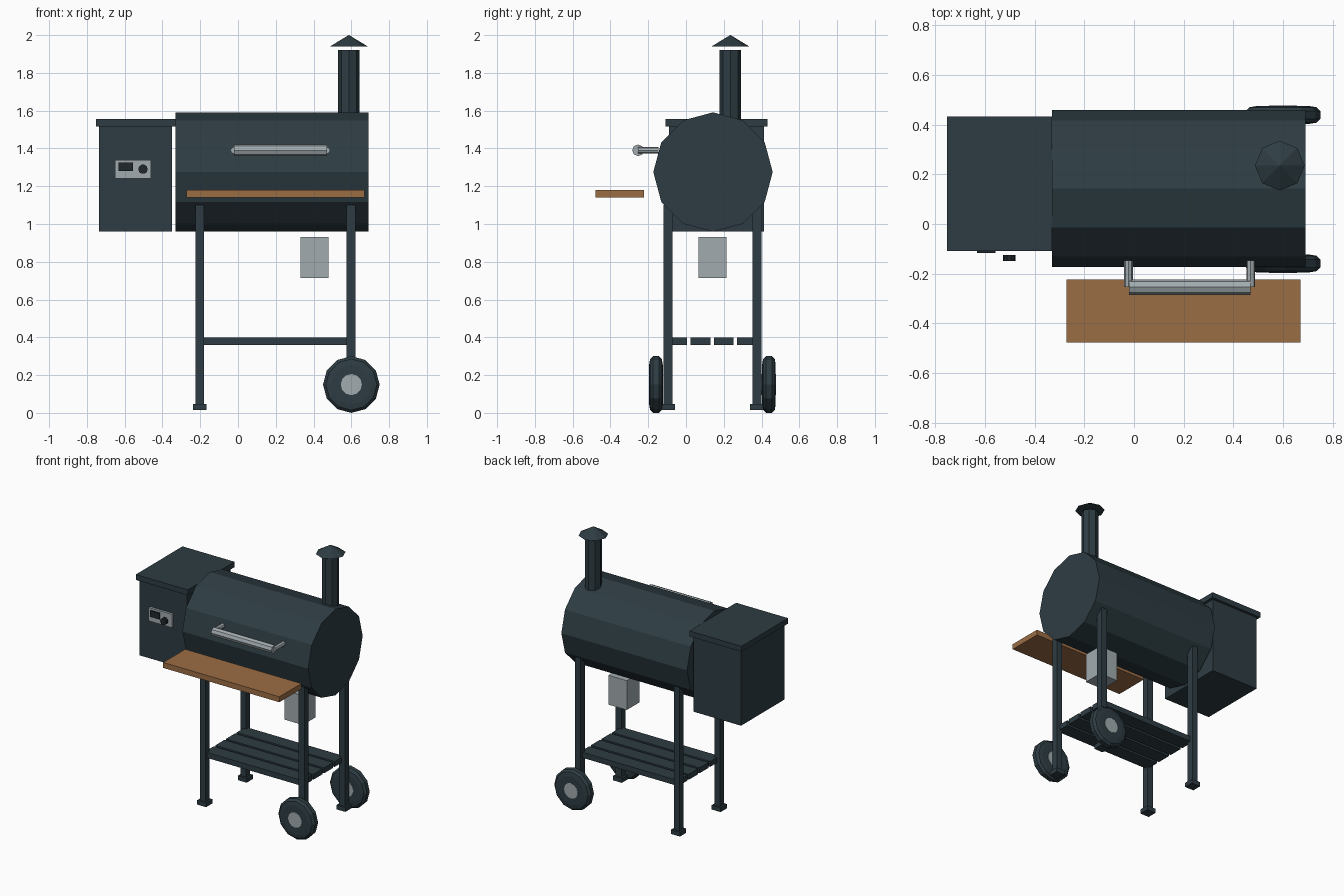
import bpy, bmesh, math
from mathutils import Matrix, Vector

if "Cube" in bpy.data.objects:
    bpy.data.objects.remove(bpy.data.objects["Cube"], do_unlink=True)


def material(name, rgb):
    m = bpy.data.materials.new(name)
    m.use_nodes = True
    color = (*rgb, 1)
    m.diffuse_color = color
    bsdf = next(n for n in m.node_tree.nodes if n.type == 'BSDF_PRINCIPLED')
    bsdf.inputs["Base Color"].default_value = color
    return m


STEEL = material("dark blue steel", (0.027, 0.046, 0.056))
BLACK = material("black plastic", (0.014, 0.02, 0.024))
SILVER = material("silver metal", (0.36, 0.41, 0.43))
WOOD = material("brown wood", (0.33, 0.155, 0.06))


def finish(name, bm, mat):
    bmesh.ops.recalc_face_normals(bm, faces=bm.faces)
    mesh = bpy.data.meshes.new(name)
    bm.to_mesh(mesh)
    bm.free()
    mesh.materials.append(mat)
    ob = bpy.data.objects.new(name, mesh)
    bpy.context.collection.objects.link(ob)
    return ob


def box(name, lo, hi, mat):
    lo, hi = Vector(lo), Vector(hi)
    bm = bmesh.new()
    bmesh.ops.create_cube(bm, size=1, matrix=Matrix.Translation((lo + hi) / 2)
                          @ Matrix.Diagonal((*(hi - lo), 1)))
    return finish(name, bm, mat)


AXES = {'X': Matrix.Rotation(math.pi / 2, 4, 'Y'),
        'Y': Matrix.Rotation(-math.pi / 2, 4, 'X'),
        'Z': Matrix.Identity(4)}


def lathe(name, axis, center, profile, sides, mat):
    """Stack rings of (radius, offset along axis) and cap both ends."""
    bm = bmesh.new()
    rings = []
    for r, h in profile:
        angles = [2 * math.pi * i / sides for i in range(sides)]
        rings.append([bm.verts.new((r * math.cos(a), r * math.sin(a), h)) for a in angles])
    for a, b in zip(rings, rings[1:]):
        for i in range(sides):
            j = (i + 1) % sides
            bm.faces.new((a[i], a[j], b[j], b[i]))
    bm.faces.new(rings[0])
    bm.faces.new(rings[-1])
    bmesh.ops.remove_doubles(bm, verts=bm.verts, dist=1e-5)
    bm.transform(Matrix.Translation(center) @ AXES[axis])
    return finish(name, bm, mat)


def rod(name, axis, center, radius, half, sides, mat):
    return lathe(name, axis, center, [(radius, -half), (radius, half)], sides, mat)


# Barrel and chimney
rod("barrel", 'X', (0.18, 0.143, 1.275), 0.316, 0.51, 12, STEEL)
rod("chimney_pipe", 'Z', (0.587, 0.235, 1.7), 0.057, 0.22, 8, STEEL)
lathe("chimney_cap", 'Z', (0.587, 0.235, 1.94), [(0.1, 0), (0.001, 0.06)], 8, STEEL)

# Pellet hopper with control panel
box("hopper_body", (-0.735, -0.09, 0.96), (-0.35, 0.412, 1.515), STEEL)
box("hopper_lid", (-0.753, -0.108, 1.515), (-0.331, 0.432, 1.555), STEEL)
box("control_panel", (-0.65, -0.107, 1.242), (-0.46, -0.085, 1.34), SILVER)
box("control_display", (-0.633, -0.116, 1.28), (-0.557, -0.1, 1.326), BLACK)
rod("control_knob", 'Y', (-0.503, -0.137, 1.29), 0.025, 0.012, 10, BLACK)

# Door handle
rod("handle_bar", 'X', (0.225, -0.254, 1.39), 0.031, 0.245, 8, SILVER)
for side, x in (("right", -0.022), ("left", 0.47)):
    rod(side + "_handle_bracket", 'Y', (x, -0.2, 1.39), 0.018, 0.054, 8, SILVER)

# Front shelf and grease bucket
box("front_shelf", (-0.272, -0.478, 1.14), (0.67, -0.223, 1.18), WOOD)
box("grease_bucket", (0.33, 0.065, 0.715), (0.48, 0.215, 0.93), SILVER)

# Legs and feet
for side, x in (("right", -0.203), ("left", 0.598)):
    for end, y in (("front", -0.095), ("back", 0.375)):
        box(f"{end}_{side}_leg", (x - 0.023, y - 0.024, 0.03),
            (x + 0.023, y + 0.024, 1.1), STEEL)
        box(f"{end}_{side}_foot", (x - 0.036, y - 0.036, 0.014),
            (x + 0.036, y + 0.036, 0.046), STEEL)

# Slatted lower shelf
for i in range(4):
    y = -0.1 + i * 0.1235
    box(f"shelf_slat_{i + 1}", (-0.2, y, 0.36), (0.595, y + 0.105, 0.4), STEEL)

# Wheels with chamfered treads and hubs
for end, y in (("front", -0.159), ("back", 0.439)):
    half = [(0.105, 0.036), (0.135, 0.031), (0.15, 0.016)]
    profile = [(r, -h) for r, h in half] + [(r, h) for r, h in reversed(half)]
    lathe(end + "_wheel", 'Y', (0.6, y, 0.15), profile, 12, STEEL)
    rod(end + "_wheel_hub", 'Y', (0.6, y, 0.15), 0.056, 0.038, 12, SILVER)
